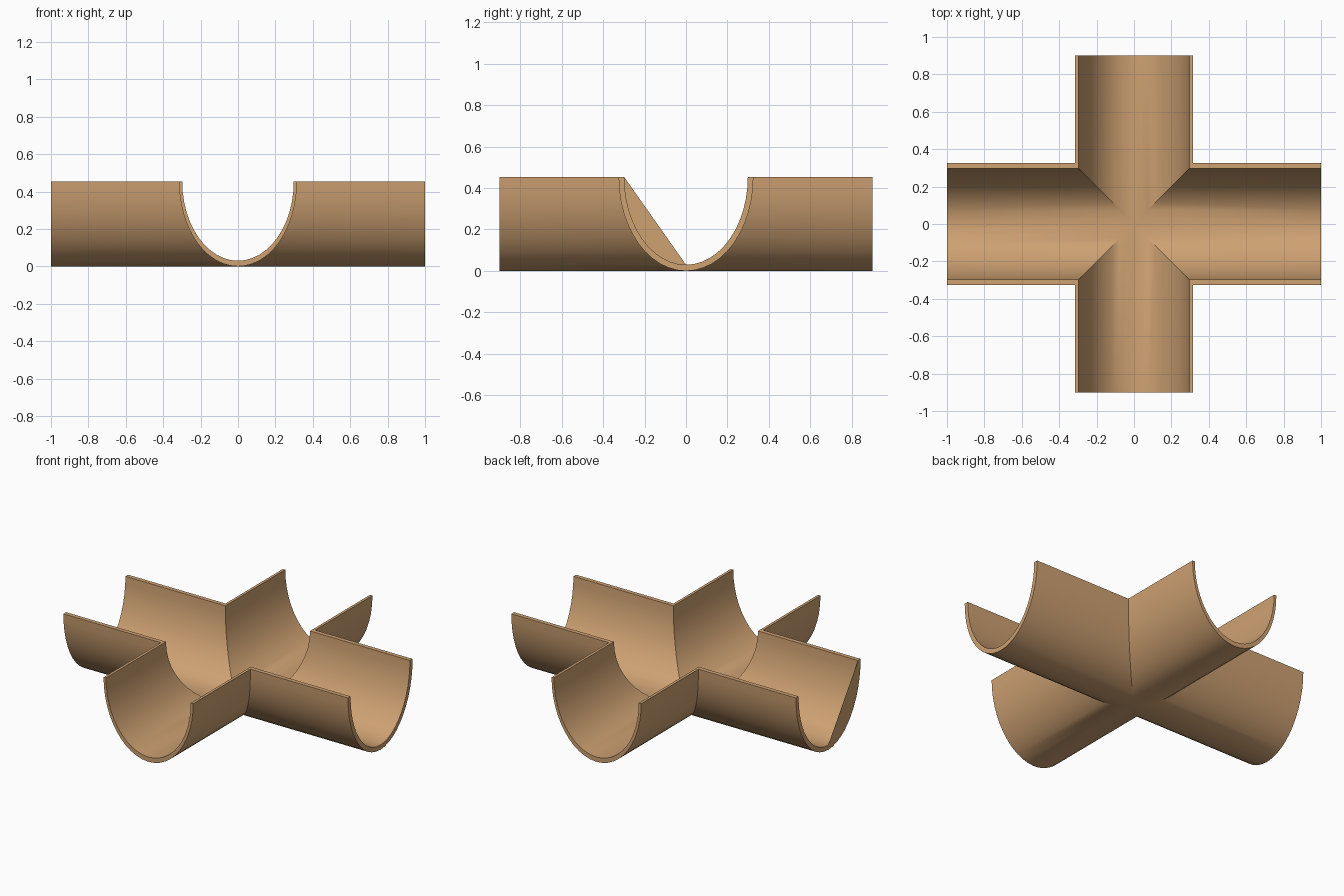
import bpy, bmesh
from math import sin, cos, pi, radians

if "Cube" in bpy.data.objects:
    bpy.data.objects.remove(bpy.data.objects["Cube"])

N = 24            # segments round each half-pipe
TOP = 0.453       # rim height
HALF = (1.0, 0.9)         # half lengths of the x and y channels
OUT = (0.315, 0.325)      # outer half width along x (y channel) and y (x channel)
INN = (0.298, 0.298)      # inner half widths
DEPTH = {OUT: TOP, INN: TOP - 0.03}


def ring(widths, i):
    """Half widths in x and y plus height at step i of the half ellipse."""
    t = pi * i / N
    c = cos(t)
    return widths[0] * c, widths[1] * c, TOP - DEPTH[widths] * sin(t)


def finish(name, bm, mat):
    mesh = bpy.data.meshes.new(name)
    bm.to_mesh(mesh)
    bm.free()
    mesh.materials.append(mat)
    ob = bpy.data.objects.new(name, mesh)
    bpy.context.collection.objects.link(ob)
    return ob


mat = bpy.data.materials.new("clay")
mat.diffuse_color = (0.62, 0.36, 0.17, 1)
mat.use_nodes = True
mat.node_tree.nodes["Principled BSDF"].inputs["Base Color"].default_value = mat.diffuse_color

# Four mitred channel arms meeting in a cross
bm = bmesh.new()
steps = [(OUT, i) for i in range(N + 1)] + [(INN, i) for i in range(N, -1, -1)]
for axis in (0, 1):
    for side in (-1, 1):
        end, mitre = [], []
        for widths, i in steps:
            x, y, z = ring(widths, i)
            if axis == 0:
                end.append(bm.verts.new((side * HALF[0], y, z)))
                mitre.append(bm.verts.new((side * abs(x), y, z)))
            else:
                end.append(bm.verts.new((x, side * HALF[1], z)))
                mitre.append(bm.verts.new((x, side * abs(y), z)))
        n = len(steps)
        # inner wall, outer wall and flat top rims
        for k in range(n):
            j = (k + 1) % n
            bm.faces.new((end[k], end[j], mitre[j], mitre[k]))
        # end of the wall thickness
        for k in range(N):
            bm.faces.new((end[k], end[k + 1], end[n - 2 - k], end[n - 1 - k]))
bmesh.ops.remove_doubles(bm, verts=bm.verts[:], dist=1e-5)
bmesh.ops.recalc_face_normals(bm, faces=bm.faces[:])
cross = finish("cross_channel", bm, mat)
bpy.context.view_layer.objects.active = cross
cross.select_set(True)
bpy.ops.object.shade_smooth_by_angle(angle=radians(30))

# Flat web closing one half of the left end, below a straight chord
bm = bmesh.new()
pts = [ring(INN, i) for i in range(N // 2, N + 1)]
bm.faces.new([bm.verts.new((-HALF[0], y, z)) for x, y, z in pts])
finish("end_web", bm, mat)
